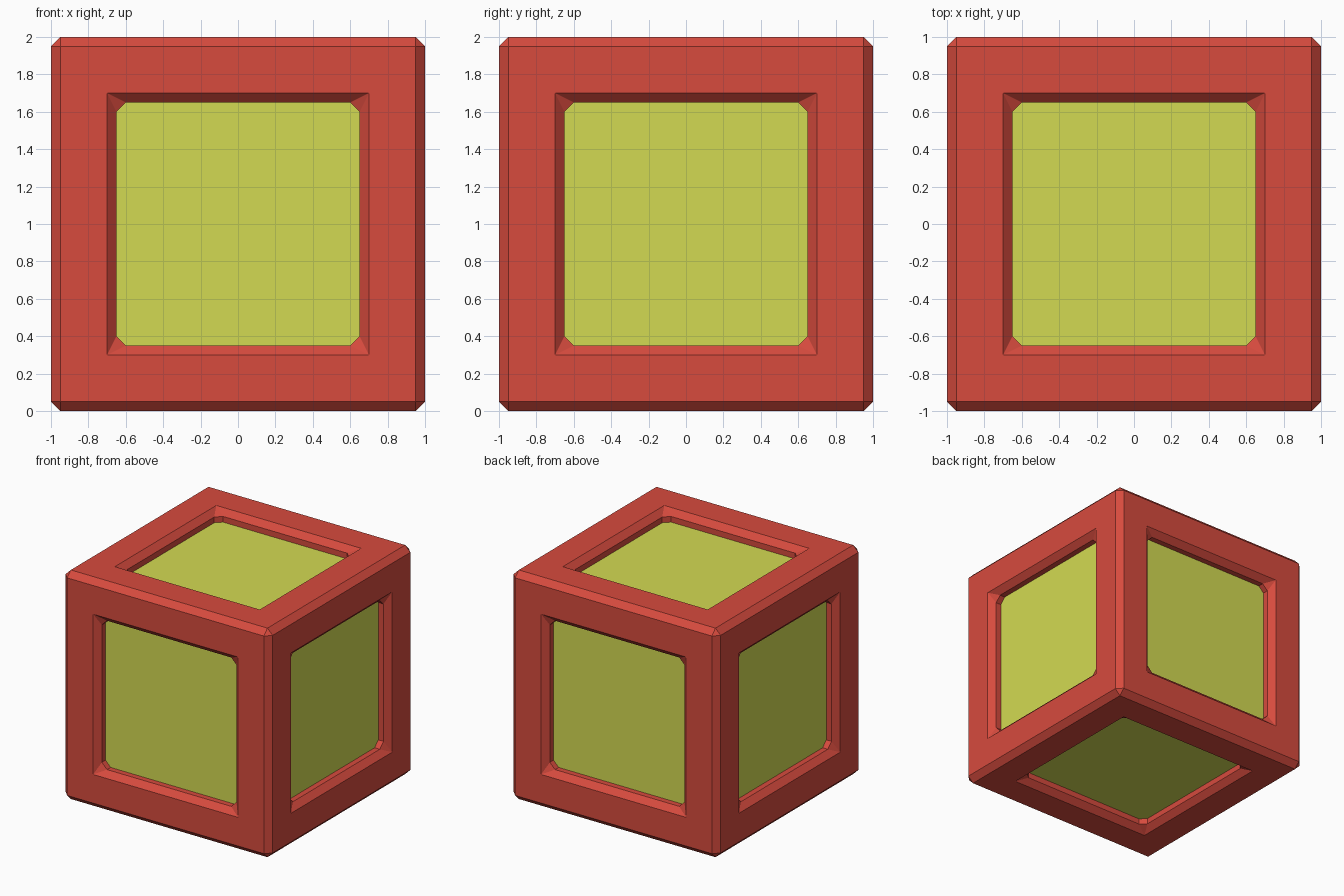
import bpy, bmesh

default = bpy.data.objects.get("Cube")
if default:
    bpy.data.objects.remove(default, do_unlink=True)


def flat_material(name, rgb):
    mat = bpy.data.materials.new(name)
    mat.use_nodes = True
    color = (*rgb, 1.0)
    mat.diffuse_color = color
    mat.node_tree.nodes["Principled BSDF"].inputs["Base Color"].default_value = color
    return mat


red = flat_material("warm red", (0.68, 0.07, 0.048))
lime = flat_material("lime yellow", (0.65, 0.70, 0.085))

BORDER, RECESS, CHAMFER = 0.35, 0.1, 0.05

# Block with a square recess sunk into each of its six sides
bm = bmesh.new()
bmesh.ops.create_cube(bm, size=2.0)
sides = bm.faces[:]
bmesh.ops.inset_individual(bm, faces=sides, thickness=BORDER, use_even_offset=True)
panels = bmesh.ops.extrude_discrete_faces(bm, faces=sides)["faces"]
for panel in panels:
    panel.normal_update()
    panel.material_index = 1
    bmesh.ops.translate(bm, verts=panel.verts[:], vec=panel.normal * -RECESS)
bm.normal_update()

# Chamfer the outer edges, the recess rims and the recess wall corners
panel_edges = {e for p in panels for e in p.edges}
sharp = [e for e in bm.edges
         if e not in panel_edges and e.calc_face_angle(0.0) > 0.5]
bmesh.ops.bevel(bm, geom=sharp, offset=CHAMFER, offset_type='OFFSET', segments=1,
                affect='EDGES', profile=0.5, clamp_overlap=True, material=0)
bmesh.ops.translate(bm, verts=bm.verts[:], vec=(0, 0, 1))
bmesh.ops.recalc_face_normals(bm, faces=bm.faces[:])

mesh = bpy.data.meshes.new("framed_cube")
bm.to_mesh(mesh)
bm.free()
mesh.materials.append(red)
mesh.materials.append(lime)
cube = bpy.data.objects.new("framed_cube", mesh)
bpy.context.collection.objects.link(cube)
